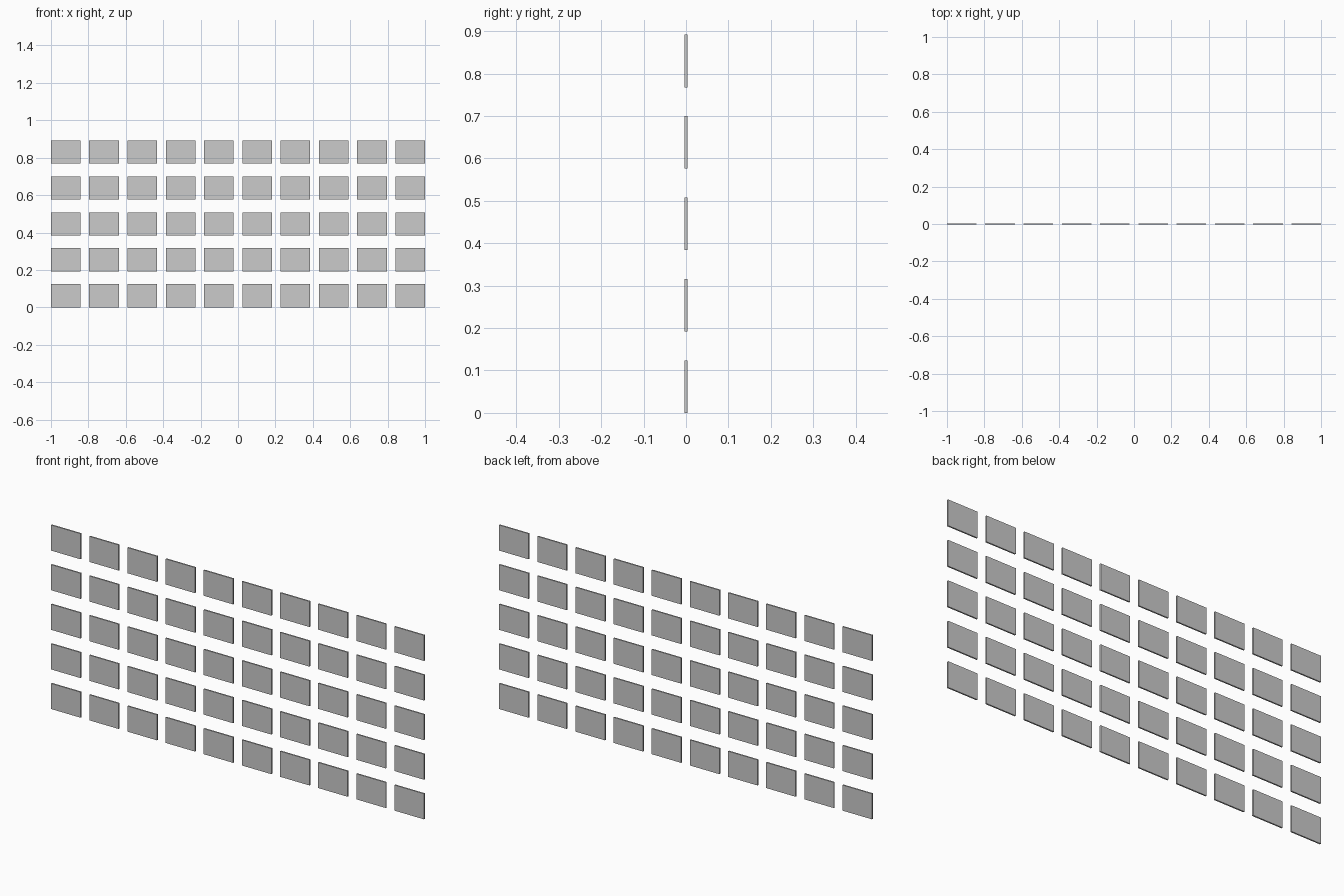
import bpy

if "Cube" in bpy.data.objects:
    bpy.data.objects.remove(bpy.data.objects["Cube"])

COLS, ROWS = 10, 5
W, T, H = 0.158, 0.007, 0.124      # panel width, thickness, height
TOTAL_W, TOTAL_H = 2.0, 0.892
STEP_X = (TOTAL_W - W) / (COLS - 1)
STEP_Z = (TOTAL_H - H) / (ROWS - 1)

# One thin rectangular panel, its mesh shared by the whole grid
bpy.ops.mesh.primitive_cube_add(size=1)
panel = bpy.context.object
panel.scale = (W, T, H)
bpy.ops.object.transform_apply(location=False, rotation=False, scale=True)

# Wall of separate panels in rows and columns
for r in range(ROWS):
    for c in range(COLS):
        if r == 0 and c == 0:
            ob = panel
        else:
            ob = bpy.data.objects.new("panel", panel.data)
            bpy.context.collection.objects.link(ob)
        ob.name = f"panel_row{r + 1}_col{c + 1}"
        ob.location = (-TOTAL_W / 2 + W / 2 + c * STEP_X, 0, H / 2 + r * STEP_Z)
